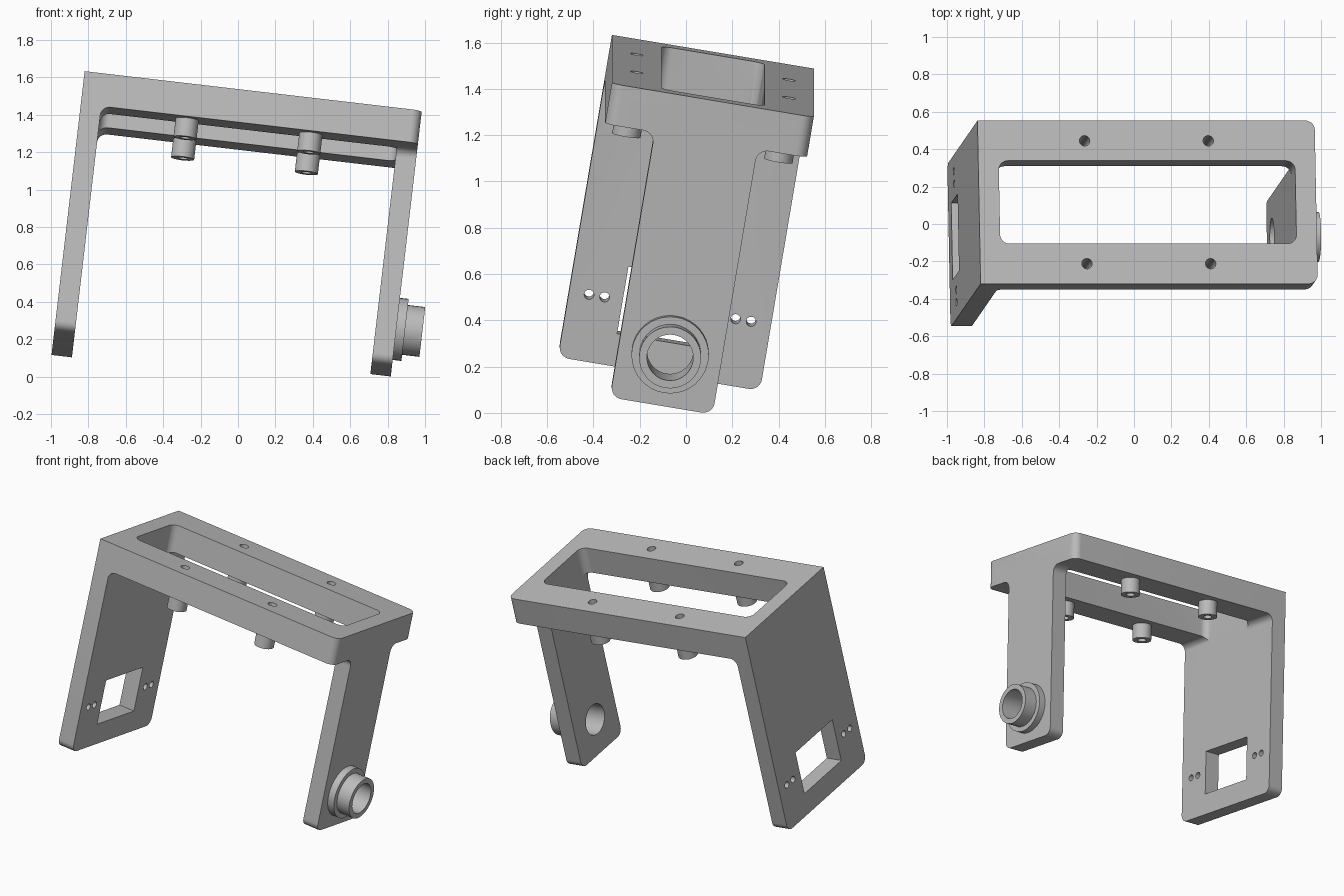
import bpy, bmesh, math
from mathutils import Vector

if "Cube" in bpy.data.objects:
    bpy.data.objects.remove(bpy.data.objects["Cube"])

# Bracket dimensions in its own frame: u along, v deep, w up
L, V, W, T, WALL, R = 1.815, 0.885, 1.408, 0.178, 0.11, 0.05
MID, HALF = V / 2, 0.225
LEG_W, AXIS_W = 1.347, -1.1175

grey = bpy.data.materials.new("grey plastic")
grey.use_nodes = True
grey.diffuse_color = (0.5, 0.5, 0.5, 1)
grey.node_tree.nodes["Principled BSDF"].inputs["Base Color"].default_value = (0.5, 0.5, 0.5, 1)


def rounded(corners, steps=9):
    """Outline with right-angle corners (x, y, radius) turned into arcs."""
    out = []
    for i, (x, y, r) in enumerate(corners):
        p = Vector((x, y))
        if r == 0:
            out.append(p)
            continue
        d1 = (Vector(corners[i - 1][:2]) - p).normalized()
        d2 = (Vector(corners[(i + 1) % len(corners)][:2]) - p).normalized()
        c = p + (d1 + d2) * r
        for k in range(steps + 1):
            a = math.pi / 2 * k / steps
            q = c - (d2 * math.cos(a) + d1 * math.sin(a)) * r
            if not out or (q - out[-1]).length > 1e-5:
                out.append(q)
    if (out[0] - out[-1]).length < 1e-5:
        out.pop()
    return out


def box(cx, cy, hx, hy, r=0):
    return [(cx - hx, cy - hy, r), (cx + hx, cy - hy, r),
            (cx + hx, cy + hy, r), (cx - hx, cy + hy, r)]


def disc(cx, cy, r):
    return box(cx, cy, r, r, r)


PLACE = {"uv": lambda a, b, h: (a, b, h),
         "vw": lambda a, b, h: (h, a, b),
         "uw": lambda a, b, h: (a, h, b)}


def extrude(name, corners, plane, lo, hi, bevel_rule=None):
    pts, put = rounded(corners), PLACE[plane]
    bm = bmesh.new()
    low = [bm.verts.new(put(p.x, p.y, lo)) for p in pts]
    high = [bm.verts.new(put(p.x, p.y, hi)) for p in pts]
    bm.faces.new(low)
    bm.faces.new(high)
    for i in range(len(pts)):
        j = (i + 1) % len(pts)
        bm.faces.new((low[i], low[j], high[j], high[i]))
    bmesh.ops.recalc_face_normals(bm, faces=bm.faces)
    if bevel_rule:
        edges = [e for e in bm.edges if bevel_rule(e.verts[0].co, e.verts[1].co)]
        bmesh.ops.bevel(bm, geom=edges, offset=R, segments=8, profile=0.5, affect='EDGES')
    mesh = bpy.data.meshes.new(name)
    bm.to_mesh(mesh)
    bm.free()
    mesh.materials.append(grey)
    ob = bpy.data.objects.new(name, mesh)
    bpy.context.collection.objects.link(ob)
    return ob


# Top plate with full-width left leg; free vertical and lower corners rounded
def free_corner(a, b):
    upright = abs(a.x - L) < 1e-4 and abs(b.x - L) < 1e-4 and abs(a.y - b.y) < 1e-4
    foot = abs(a.z + W) < 1e-4 and abs(b.z + W) < 1e-4 and abs(a.y - b.y) < 1e-4
    return upright or foot


bracket = extrude("bracket", [(0, 0, 0), (L, 0, 0), (L, -T, 0), (WALL, -T, R),
                              (WALL, -W, 0), (0, -W, 0)], "uw", 0, V, free_corner)
adds, cuts = [], []

# Narrow right leg with fillets under the plate
a, b = MID - HALF, MID + HALF
adds.append(extrude("right_leg", [
    (a - 0.1, -0.1, 0), (a - 0.1, -T, 0), (a, -T, R), (a, -LEG_W, R),
    (b, -LEG_W, R), (b, -T, R), (b + 0.1, -T, 0), (b + 0.1, -0.1, 0)], "vw", L - WALL, L))

# Pivot boss: flange, tube and bore
adds.append(extrude("pivot_flange", disc(MID, AXIS_W, 0.167), "vw", L - 0.05, L + 0.047))
adds.append(extrude("pivot_tube", disc(MID, AXIS_W, 0.134), "vw", L - 0.04, L + 0.14))
cuts.append(extrude("pivot_bore", disc(MID, AXIS_W, 0.1), "vw", L - 0.3, L + 0.3))

# Standoffs with screw holes through the plate
for su in (-1, 1):
    for sv in (-1, 1):
        u, v = L / 2 + su * 0.333, MID + sv * 0.333
        adds.append(extrude("standoff", disc(u, v, 0.062), "uv", -T - 0.1, -T + 0.05))
        cuts.append(extrude("screw_hole", disc(u, v, 0.028), "uv", -0.5, 0.1))

# Opening in the top plate
cuts.append(extrude("top_opening", box(L / 2, MID, L / 2 - WALL, HALF, R), "uv", -T - 0.07, 0.1))

# Window and paired small holes in the left leg
cuts.append(extrude("leg_window", box(MID, AXIS_W, 0.2075, 0.148), "vw", -0.1, 0.3))
for off in (-0.355, -0.287, 0.287, 0.355):
    cuts.append(extrude("leg_hole", disc(MID + off, AXIS_W, 0.021), "vw", -0.1, 0.3))

# Combine into one solid
bpy.context.view_layer.objects.active = bracket
for tools, op in ((adds, 'UNION'), (cuts, 'DIFFERENCE')):
    for tool in tools:
        mod = bracket.modifiers.new(tool.name, 'BOOLEAN')
        mod.operation, mod.solver, mod.object = op, 'EXACT', tool
        bpy.ops.object.modifier_apply(modifier=mod.name)
        bpy.data.objects.remove(tool)

# Tilted pose
bracket.rotation_euler = (math.radians(-9.53), math.radians(6.66), 0)
bracket.location = (-0.82, -0.32, 1.633)

for ob in bpy.context.selected_objects:
    ob.select_set(False)
bracket.select_set(True)
bpy.ops.object.shade_smooth_by_angle(angle=math.radians(30))
